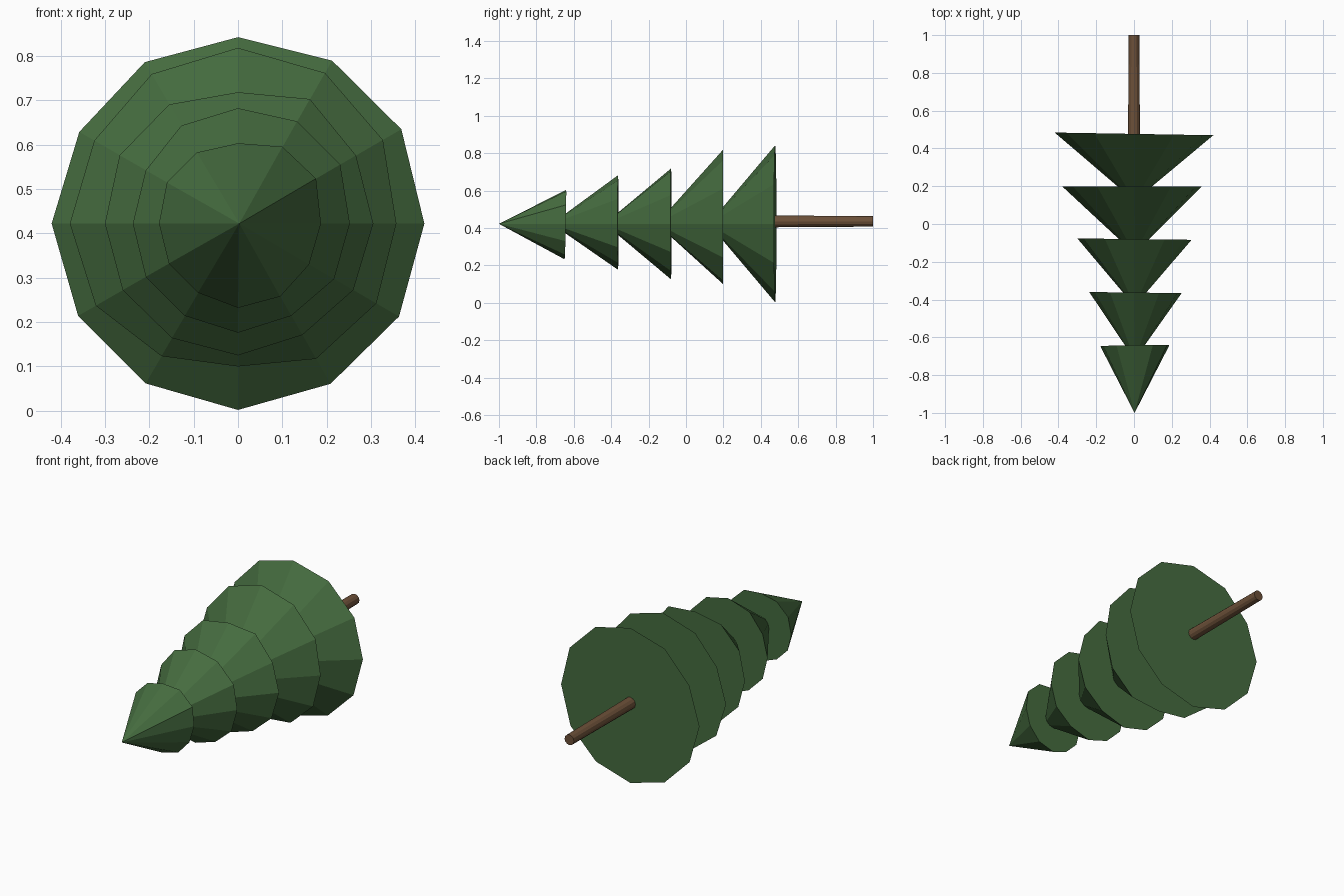
import bpy, bmesh
from math import sin, cos, pi

if "Cube" in bpy.data.objects:
    bpy.data.objects.remove(bpy.data.objects["Cube"])

AXIS_Z = 0.422


def material(name, rgb):
    m = bpy.data.materials.new(name)
    m.diffuse_color = (*rgb, 1)
    m.use_nodes = True
    m.node_tree.nodes["Principled BSDF"].inputs["Base Color"].default_value = m.diffuse_color
    return m


def finish(name, bm, mat):
    bmesh.ops.recalc_face_normals(bm, faces=bm.faces)
    me = bpy.data.meshes.new(name)
    bm.to_mesh(me)
    bm.free()
    me.materials.append(mat)
    ob = bpy.data.objects.new(name, me)
    bpy.context.collection.objects.link(ob)
    return ob


green = material("needles", (0.06, 0.15, 0.05))
brown = material("bark", (0.15, 0.08, 0.04))


def tier(name, base_y, tilt_x, tilt_z, radii):
    """Irregular faceted cone pointing to -y, closed by a fan at its base."""
    bm = bmesh.new()
    tip = bm.verts.new((0.003, base_y - 0.355, AXIS_Z))
    hub = bm.verts.new((0, base_y, AXIS_Z))
    n = len(radii)
    ring = []
    for i, r in enumerate(radii):
        x, z = r * cos(2 * pi * i / n), r * sin(2 * pi * i / n)
        ring.append(bm.verts.new((x, base_y + tilt_x * x + tilt_z * z, AXIS_Z + z)))
    for i in range(n):
        a, b = ring[i], ring[(i + 1) % n]
        bm.faces.new((a, b, tip))
        bm.faces.new((b, a, hub))
    return finish(name, bm, green)


# Branch tiers, widest to tip: rim radii run round from +x through +z
tiers = [
    (0.477, -0.017, 0.0, (.42, .425, .424, .42, .42, .413, .42, .416, .416, .42, .417, .419)),
    (0.198, 0.0, 0.0, (.357, .377, .392, .396, .389, .374, .379, .37, .345, .322, .352, .36)),
    (-0.08, -0.012, 0.0, (.305, .307, .324, .296, .31, .308, .30, .30, .298, .297, .29, .30)),
    (-0.363, -0.012, 0.0, (.252, .266, .266, .26, .255, .24, .237, .24, .24, .246, .24, .25)),
    (-0.645, 0.014, 0.02, (.187, .203, .20, .181, .185, .185, .178, .18, .18, .19, .19, .185)),
]
for k, (y, tx, tz, radii) in enumerate(tiers):
    tier(f"branch_tier_{k + 1}", y, tx, tz, radii)

# Trunk, slightly tapered
bm = bmesh.new()
bmesh.ops.create_cone(bm, cap_ends=True, segments=12, radius1=0.032, radius2=0.028, depth=0.6)
for v in bm.verts:
    x, y, z = v.co
    v.co = (x, 0.7 + z, AXIS_Z + 0.013 + y)
finish("trunk", bm, brown)
